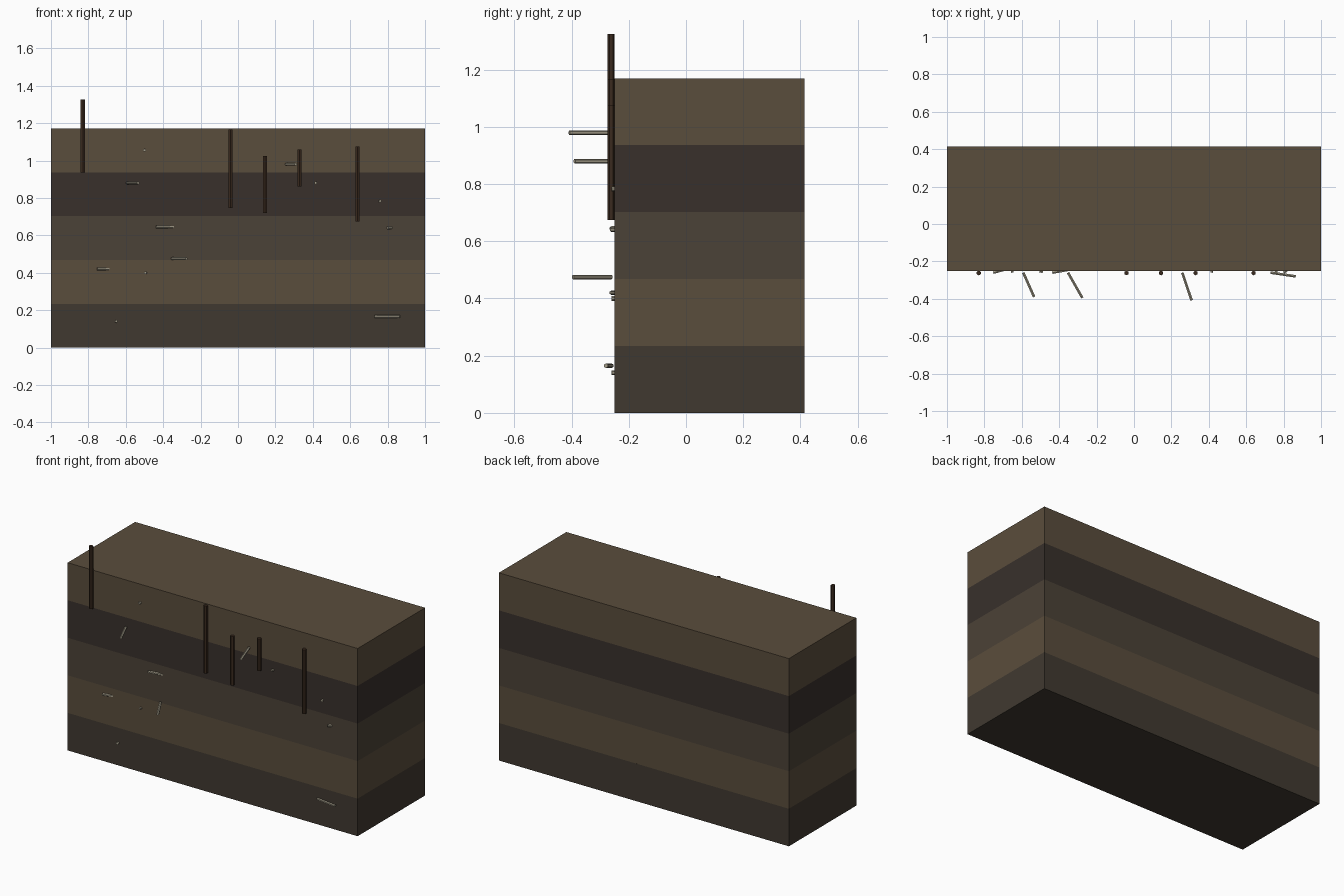
import bpy
from mathutils import Vector

if "Cube" in bpy.data.objects:
    bpy.data.objects.remove(bpy.data.objects["Cube"])


def material(name, hex_rgb):
    def lin(c):
        c /= 255
        return c / 12.92 if c <= 0.04045 else ((c + 0.055) / 1.055) ** 2.4
    m = bpy.data.materials.new(name)
    m.diffuse_color = (*[lin(int(hex_rgb[i:i + 2], 16)) for i in (0, 2, 4)], 1)
    m.use_nodes = True
    m.node_tree.nodes["Principled BSDF"].inputs["Base Color"].default_value = m.diffuse_color
    return m


def rod(name, a, b, radius, sides, mat):
    a, b = Vector(a), Vector(b)
    bpy.ops.mesh.primitive_cylinder_add(vertices=sides, radius=radius,
                                        depth=(b - a).length, location=(a + b) / 2)
    o = bpy.context.object
    o.rotation_euler = (b - a).to_track_quat('Z', 'Y').to_euler()
    o.name = name
    o.data.materials.append(mat)


# Stacked soil layers, bottom to top
FRONT, BACK, H = -0.25, 0.415, 0.234
tan = material("tan_soil", "5A4D3C")
soils = [material("grey_soil", "403930"), tan, material("brown_soil", "4B4237"),
         material("dark_soil", "38302B"), tan]
for i, mat in enumerate(soils):
    bpy.ops.mesh.primitive_cube_add(size=1, location=(0, (FRONT + BACK) / 2, (i + 0.5) * H))
    o = bpy.context.object
    o.scale = (2, BACK - FRONT, H)
    o.name = f"soil_layer_{i + 1}"
    o.data.materials.append(mat)

# Hanging roots on the front face: x, bottom, top
root_mat = material("root", "3A2A1E")
for x, z0, z1 in [(-0.83, 0.935, 1.325), (-0.04, 0.745, 1.165), (0.145, 0.72, 1.025),
                  (0.33, 0.86, 1.06), (0.64, 0.675, 1.075)]:
    rod("root", (x, -0.262, z0), (x, -0.262, z1), 0.0125, 6, root_mat)

# Bone fragments, some jutting out and some sunk inwards: x, z, run in x, run in y
bone_mat = material("bone", "A39C89")
for x, z, dx, dy in [(-0.50, 1.055, 0.02, 0.13), (-0.592, 0.88, 0.058, -0.13),
                     (-0.437, 0.645, 0.14, 0.025), (-0.353, 0.475, 0.077, -0.135),
                     (-0.752, 0.42, 0.13, 0.035), (-0.495, 0.40, 0.02, 0.13),
                     (-0.65, 0.14, -0.02, 0.13), (0.73, 0.165, 0.135, -0.02),
                     (0.258, 0.98, 0.05, -0.148), (0.415, 0.88, 0.02, 0.13),
                     (0.76, 0.783, -0.01, 0.13), (0.80, 0.64, 0.11, 0.08)]:
    rod("bone_fragment", (x, -0.26, z), (x + dx, -0.26 + dy, z), 0.008, 6, bone_mat)
